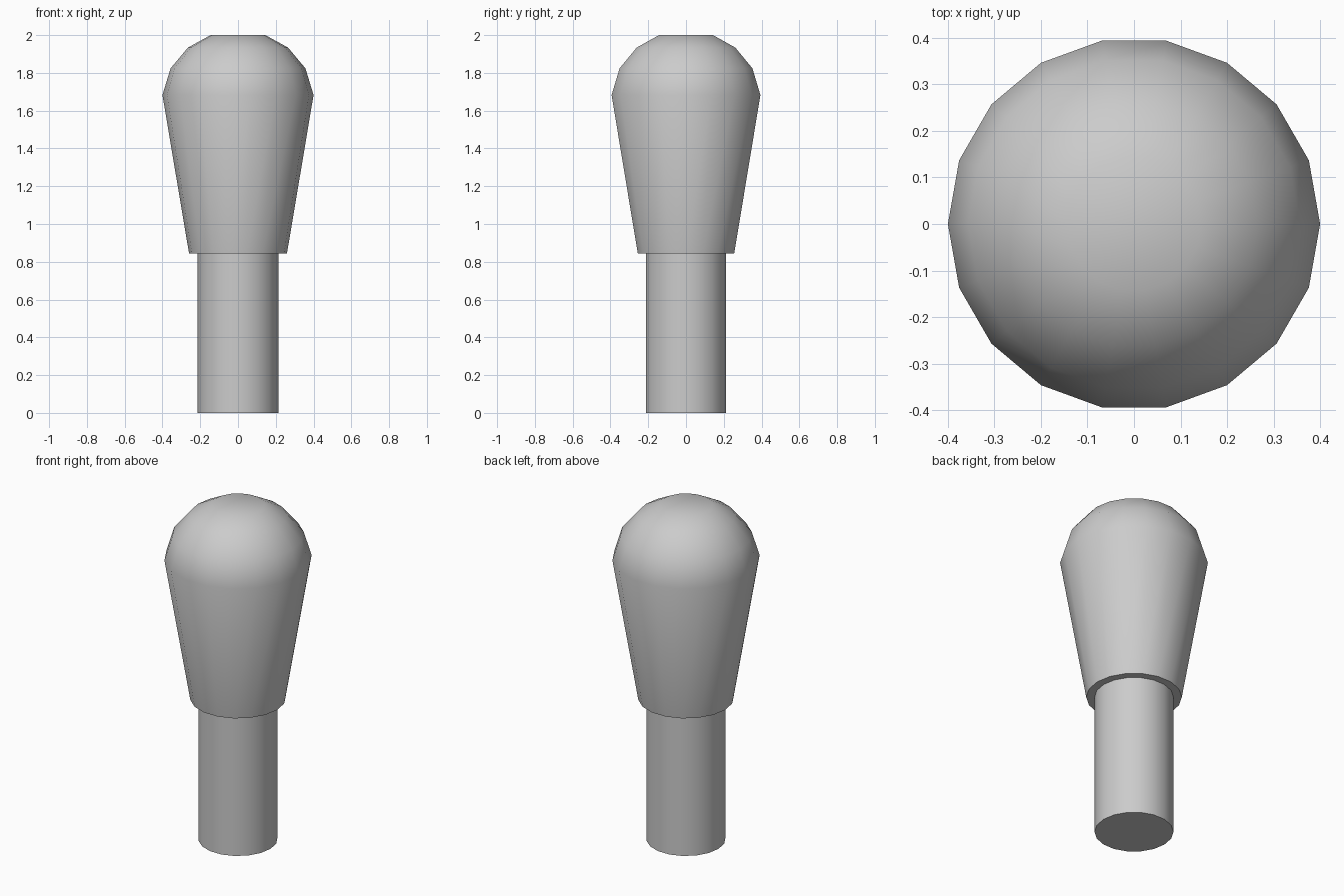
import bpy
import bmesh
from math import cos, sin, tau, radians

if "Cube" in bpy.data.objects:
    bpy.data.objects.remove(bpy.data.objects["Cube"])

SIDES = 18


def lathe(name, profile):
    """Revolve (radius, z) points around z, capping both ends."""
    bm = bmesh.new()
    rings = [[bm.verts.new((r * cos(tau * i / SIDES), r * sin(tau * i / SIDES), z))
              for i in range(SIDES)] for r, z in profile]
    for low, high in zip(rings, rings[1:]):
        for i in range(SIDES):
            j = (i + 1) % SIDES
            bm.faces.new((low[i], low[j], high[j], high[i]))
    bm.faces.new(rings[0][::-1])
    bm.faces.new(rings[-1])
    mesh = bpy.data.meshes.new(name)
    bm.to_mesh(mesh)
    bm.free()
    obj = bpy.data.objects.new(name, mesh)
    bpy.context.collection.objects.link(obj)
    bpy.ops.object.select_all(action='DESELECT')
    obj.select_set(True)
    bpy.context.view_layer.objects.active = obj
    bpy.ops.object.shade_smooth_by_angle(angle=radians(40))
    return obj


# Straight stem
lathe("stem", [(0.214, 0.0), (0.214, 0.843)])

# Tapered head with rounded top
lathe("head", [(0.259, 0.843), (0.40, 1.683), (0.357, 1.824),
               (0.265, 1.934), (0.145, 2.0)])
